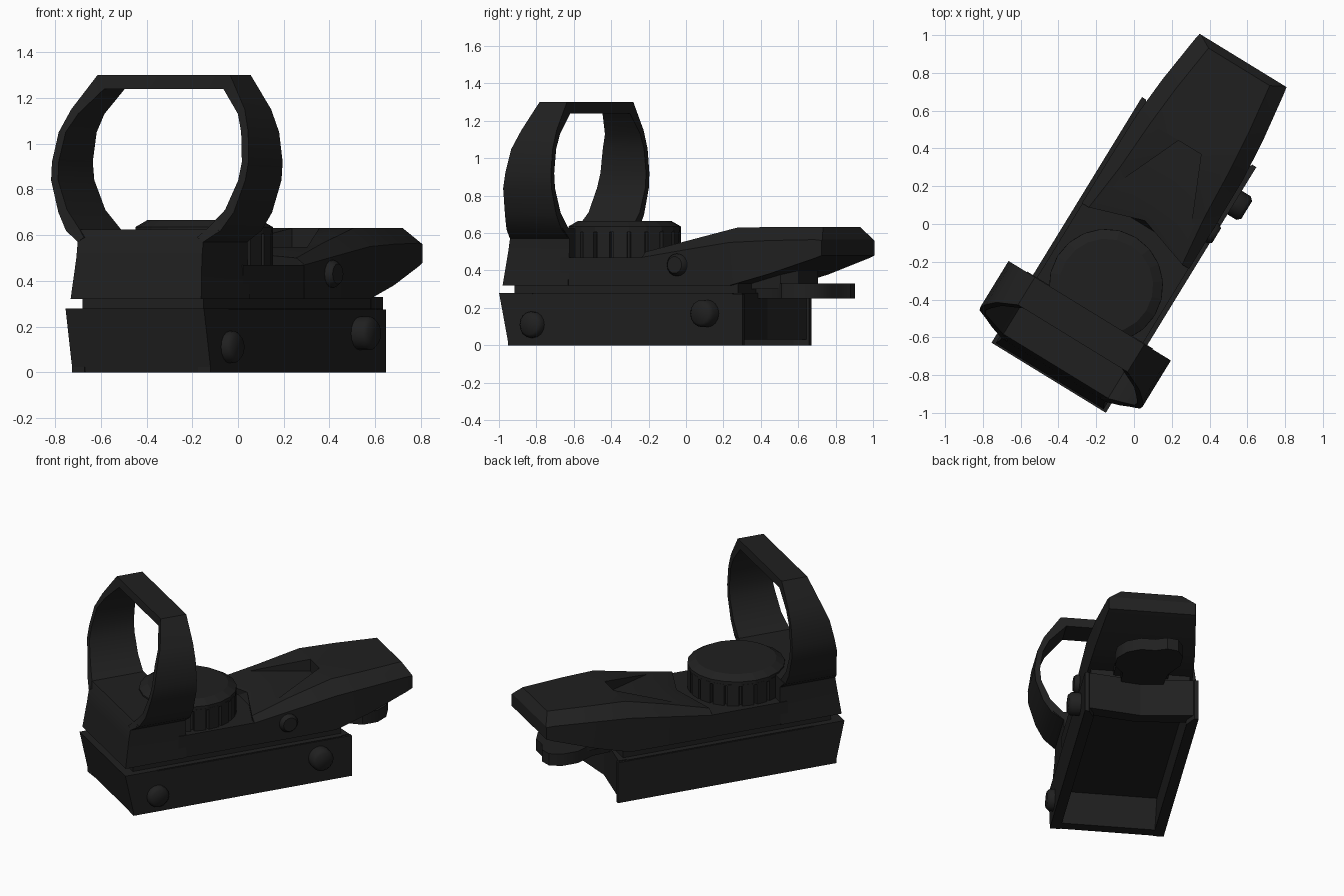
import bpy, bmesh, math
from mathutils import Matrix

if "Cube" in bpy.data.objects:
    bpy.data.objects.remove(bpy.data.objects["Cube"])

# Built along local axes (x across, y lengthwise), then turned to its resting angle
TURN = Matrix.Rotation(math.radians(-31.5), 4, 'Z') @ Matrix.Translation((0.04, 0, 0))

black = bpy.data.materials.new("matte_black")
black.diffuse_color = (0.0145, 0.0145, 0.0145, 1)
black.use_nodes = True
black.node_tree.nodes["Principled BSDF"].inputs["Base Color"].default_value = black.diffuse_color


def make(name, bm, smooth=0):
    bmesh.ops.remove_doubles(bm, verts=bm.verts, dist=1e-5)
    bmesh.ops.recalc_face_normals(bm, faces=bm.faces)
    bm.transform(TURN)
    me = bpy.data.meshes.new(name)
    bm.to_mesh(me)
    bm.free()
    me.materials.append(black)
    ob = bpy.data.objects.new(name, me)
    bpy.context.collection.objects.link(ob)
    if smooth:
        smooth_by_angle(ob, smooth)
    return ob


def smooth_by_angle(ob, deg):
    bpy.ops.object.select_all(action='DESELECT')
    ob.select_set(True)
    bpy.context.view_layer.objects.active = ob
    bpy.ops.object.shade_smooth_by_angle(angle=math.radians(deg))


def loft(bm, rings):
    """Skin rings of points and cap the ends."""
    vs = [[bm.verts.new(p) for p in r] for r in rings]
    n = len(vs[0])
    for r, s in zip(vs, vs[1:]):
        for i in range(n):
            j = (i + 1) % n
            bm.faces.new((r[i], r[j], s[j], s[i]))
    bm.faces.new(vs[0])
    bm.faces.new(vs[-1][::-1])


def plan(bm, pts, z0, z1):
    """Prism from a top-view outline."""
    loft(bm, [[(x, y, z) for x, y in pts] for z in (z0, z1)])


def side(bm, pts, x0, x1):
    """Prism from a side-view outline."""
    loft(bm, [[(x, y, z) for y, z in pts] for x in (x0, x1)])


def rect(x0, x1, y0, y1):
    return [(x0, y0), (x1, y0), (x1, y1), (x0, y1)]


def circle(r, n):
    return [(r * math.cos(2 * math.pi * i / n), r * math.sin(2 * math.pi * i / n)) for i in range(n)]


# Mounting base: side walls, front wall, recess roof, V-shaped rear wall
bm = bmesh.new()
for s in (-1, 1):
    plan(bm, [(s * .355, -.875), (s * .355, .595), (s * .33, .595), (s * .29, .52), (s * .29, -.875)], 0, .275)
side(bm, [(-.87, 0), (-.80, 0), (-.72, .18), (-.72, .28), (-.93, .28)], -.355, .355)
plan(bm, rect(-.35, .35, -.8, .53), .18, .28)
plan(bm, [(-.34, .585), (0, .535), (.34, .585), (.34, .5), (0, .45), (-.34, .5)], .03, .28)
make("mount_base", bm)

# Narrow rail between base and housing
bm = bmesh.new()
plan(bm, rect(-.31, .31, -.86, .54), .26, .34)
make("spacer_rail", bm)

# Rear clamp lever with its neck
bm = bmesh.new()
plan(bm, [(.12, .45), (.13, .66), (.19, .74), (.19, .84), (.14, .92), (.06, .965), (-.03, .965),
          (-.10, .995), (-.17, .98), (-.21, .91), (-.21, .8), (-.15, .68), (-.13, .45)], .25, .33)
plan(bm, [(.17, .5), (.17, .72), (.1, .79), (-.1, .79), (-.17, .72), (-.17, .5)], .3, .42)
make("clamp_lever", bm, 35)

# Front block beneath the window frame
bm = bmesh.new()
loft(bm, [[(-w, f, z), (w, f, z), (w, -.51, z), (-w, -.51, z)]
          for z, w, f in ((.32, .335, -.92), (.5, .322, -.893), (.57, .322, -.882), (.625, .39, -.858))])
make("front_block", bm, 35)

# Window frame: hoop with a leaning front edge
outer = [(.322, .57), (.397, .62), (.45, .70), (.498, .84), (.504, .92), (.486, 1.05), (.445, 1.15), (.34, 1.3)]
inner = [(.29, .59), (.33, .63), (.405, .71), (.462, .84), (.47, .92), (.45, 1.05), (.41, 1.13), (.305, 1.24)]
front = [-.882, -.858, -.835, -.817, -.80, -.773, -.735, -.686]
rings = []
for s, order in ((-1, range(8)), (1, range(7, -1, -1))):
    for i in order:
        (xo, zo), (xi, zi), f = outer[i], inner[i], front[i]
        rings.append([(s * xo, f, zo), (s * xi, f, zi), (s * xi, -.514, zi), (s * xo, -.514, zo)])
bm = bmesh.new()
loft(bm, rings)
make("window_frame", bm, 32)

# Deck around the dial
bm = bmesh.new()
plan(bm, rect(-.33, .33, -.56, .1), .32, .47)
make("dial_deck", bm)

# Rear housing: chamfered sections, chevron front, tapering nose
sections = [  # y, half width, bottom, shoulder, top, top half width, centre y shift
    (-.05, .333, .32, .47, .50, .29, .095),
    (.22, .333, .32, .51, .565, .26, 0),
    (.50, .33, .32, .55, .63, .245, 0),
    (.73, .312, .38, .56, .632, .225, 0),
    (1.0, .277, .465, .565, .632, .19, 0),
    (1.04, .27, .48, .56, .565, .262, 0)]
rings = [[(-w, y, b), (w, y, b), (w, y, s), (t, y, h), (0, y + c, h + c * .2), (-t, y, h), (-w, y, s)]
         for y, w, b, s, h, t, c in sections]
bm = bmesh.new()
loft(bm, rings)
bmesh.ops.triangulate(bm, faces=bm.faces)
housing = make("rear_housing", bm)

# Tapered level pocket cut into the sloping housing top
bm = bmesh.new()
plan(bm, [(-.225, .145), (.225, .145), (.07, .5), (-.07, .5)], .548, .8)
cutter = make("pocket_cutter", bm)
cutter.hide_render = True
mod = housing.modifiers.new("pocket", 'BOOLEAN')
mod.operation = 'DIFFERENCE'
mod.solver = 'EXACT'
mod.object = cutter
bpy.context.view_layer.objects.active = housing
bpy.ops.object.modifier_apply(modifier=mod.name)
bpy.data.objects.remove(cutter)
smooth_by_angle(housing, 30)

# Brightness dial: core, grip ribs, chamfered cap
bm = bmesh.new()
loft(bm, [[(x, y, z) for x, y in circle(r, 20)]
          for r, z in ((.278, .45), (.278, .605), (.302, .605), (.302, .635), (.25, .665))])
for i in range(20):
    rib = bmesh.ops.create_cube(bm, size=1)['verts']
    m = (Matrix.Rotation(2 * math.pi * (i + .5) / 20, 4, 'Z') @ Matrix.Translation((.277, 0, .542))
         @ Matrix.Diagonal((.045, .074, .145, 1)))
    bmesh.ops.transform(bm, matrix=m, verts=rib)
bm.transform(Matrix.Translation((.005, -.357, 0)))
make("brightness_dial", bm)

# Side screws on the right, with domed edges
for name, x, tip, y, z, r in (("front_base_screw", .34, .40, -.716, .11, .07),
                              ("rear_base_screw", .34, .43, .375, .17, .073),
                              ("housing_screw", .31, .365, .176, .43, .06)):
    bm = bmesh.new()
    loft(bm, [[(px, y + p, z + q) for p, q in circle(pr, 16)]
              for px, pr in ((x, r), (tip - .02, r), (tip, r * .75))])
    make(name, bm, 50)
